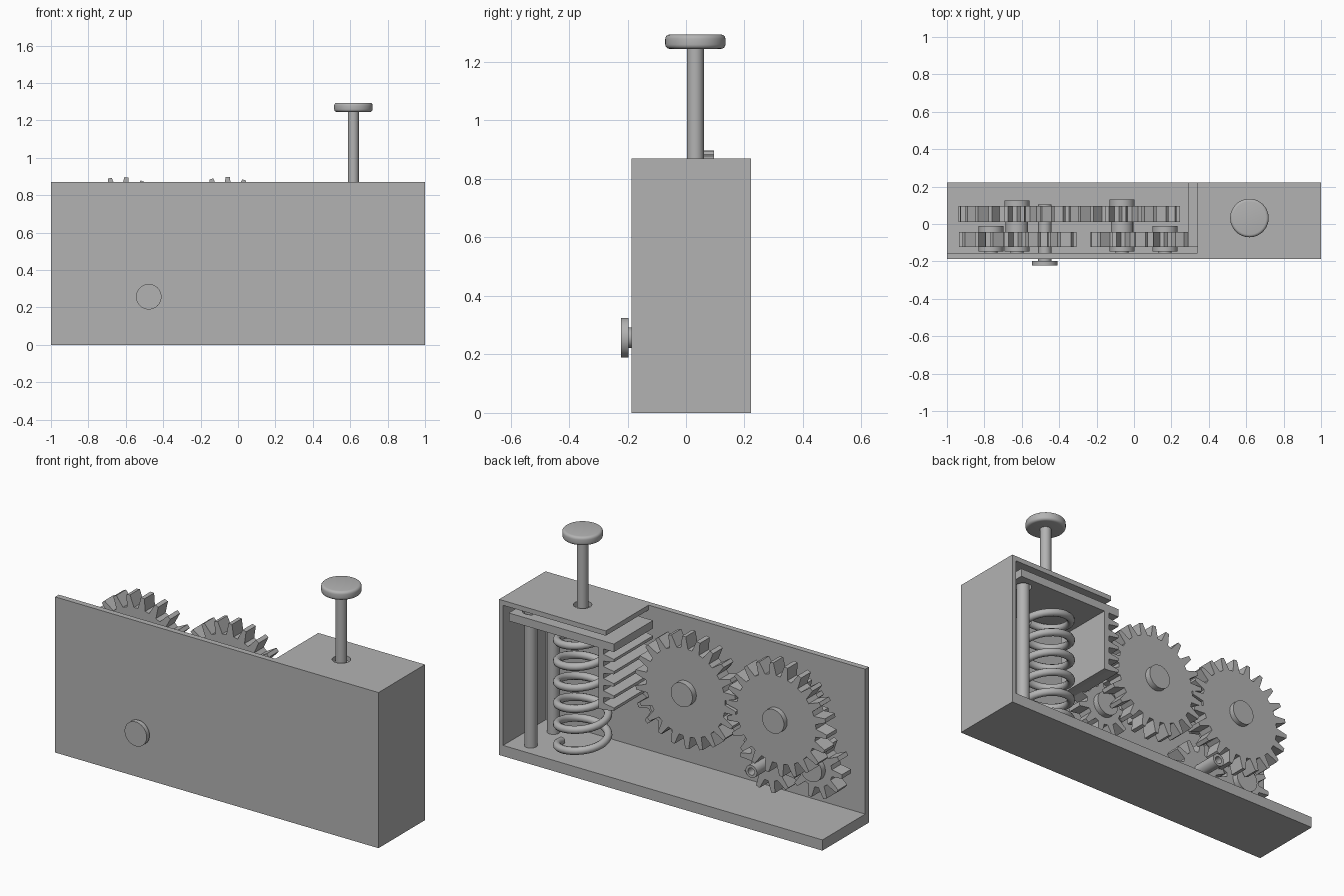
import bpy, bmesh, math
from mathutils import Matrix, Vector

old = bpy.data.objects.get("Cube")
if old:
    bpy.data.objects.remove(old, do_unlink=True)

grey = bpy.data.materials.new("plain grey")
grey.use_nodes = True
colour = (0.45, 0.45, 0.45, 1)
grey.diffuse_color = colour
grey.node_tree.nodes["Principled BSDF"].inputs["Base Color"].default_value = colour


def finish(name, bm, smooth=False):
    bmesh.ops.recalc_face_normals(bm, faces=bm.faces)
    mesh = bpy.data.meshes.new(name)
    bm.to_mesh(mesh)
    bm.free()
    mesh.materials.append(grey)
    ob = bpy.data.objects.new(name, mesh)
    bpy.context.collection.objects.link(ob)
    bpy.ops.object.select_all(action='DESELECT')
    ob.select_set(True)
    bpy.context.view_layer.objects.active = ob
    if smooth:
        bpy.ops.object.shade_smooth_by_angle(angle=math.radians(35))
    return ob


def box(name, x, y, z):
    bm = bmesh.new()
    lo, hi = Vector((x[0], y[0], z[0])), Vector((x[1], y[1], z[1]))
    bmesh.ops.create_cube(bm, size=1)
    bmesh.ops.scale(bm, vec=hi - lo, verts=bm.verts)
    bmesh.ops.translate(bm, vec=(lo + hi) / 2, verts=bm.verts)
    return finish(name, bm)


def lathe(name, profile, centre, along_y=False, steps=48):
    """Turn (radius, height) points about z, or about y."""
    bm = bmesh.new()
    verts = [bm.verts.new((r, 0, h)) for r, h in profile]
    edges = [bm.edges.new(pair) for pair in zip(verts, verts[1:])]
    bmesh.ops.spin(bm, geom=verts + edges, cent=(0, 0, 0), axis=(0, 0, 1),
                   angle=math.tau, steps=steps)
    bmesh.ops.remove_doubles(bm, verts=bm.verts, dist=1e-5)
    if along_y:
        bm.transform(Matrix.Rotation(-math.pi / 2, 4, 'X'))
    bm.transform(Matrix.Translation(centre))
    return finish(name, bm, True)


def rod(name, radius, bottom, top, x, y):
    return lathe(name, [(0, bottom), (radius, bottom), (radius, top), (0, top)], (x, y, 0))


def prism(name, outline, y):
    """Extrude an (x, z) outline between two y values."""
    bm = bmesh.new()
    face = bm.faces.new([bm.verts.new((px, y[0], pz)) for px, pz in outline])
    out = bmesh.ops.extrude_face_region(bm, geom=[face])
    bmesh.ops.translate(bm, vec=(0, y[1] - y[0], 0),
                        verts=[v for v in out["geom"] if isinstance(v, bmesh.types.BMVert)])
    return finish(name, bm)


def gear(name, centre, teeth, root, tip, y, phase):
    step = math.tau / teeth
    outline = []
    for i in range(teeth):
        for offset, r in ((-0.32, root), (-0.12, tip), (0.12, tip), (0.32, root)):
            a = phase + (i + offset) * step
            outline.append((centre[0] + r * math.cos(a), centre[1] + r * math.sin(a)))
    return prism(name, outline, y)


def mesh_phase(first, second, phase, teeth):
    a = math.atan2(second[1] - first[1], second[0] - first[0])
    return 2 * a + math.pi + math.pi / teeth - phase


def drill(ob, x, y, radius):
    cutter = rod("cutter", radius, 0.5, 1.1, x, y)
    cutter.hide_render = True
    mod = ob.modifiers.new("hole", 'BOOLEAN')
    mod.operation = 'DIFFERENCE'
    mod.solver = 'EXACT'
    mod.object = cutter
    bpy.context.view_layer.objects.active = ob
    bpy.ops.object.modifier_apply(modifier=mod.name)
    bpy.data.objects.remove(cutter, do_unlink=True)


# Housing, open at the back and at one end
front, back, height = -0.187, 0.223, 0.87
box("front_wall", (-1, 1), (front, -0.155), (0, height))
box("base_plate", (-1, 1), (-0.155, back), (0, 0.06))
box("end_wall", (0.975, 1), (-0.155, back), (0.06, height))
cover = box("top_cover", (0.34, 0.975), (-0.155, back), (0.843, height))

# Plunger, pressure plate and guide rods
px, py = 0.617, 0.032
drill(cover, px, py, 0.047)
plate = box("pressure_plate", (0.29, 0.94), (-0.123, back), (0.765, 0.81))
for i, y in enumerate((py - 0.09, py + 0.11)):
    drill(plate, 0.86, y, 0.043)
    rod(f"guide_rod_{i + 1}", 0.033, 0.06, 0.843, 0.86, y)
rod("plunger_shaft", 0.029, 0.8, 1.25, px, py)
knob = [(0, 1.245)]
for centre_h, start in ((1.26, -90), (1.279, 0)):
    for k in range(5):
        a = math.radians(start + k * 22.5)
        knob.append((0.088 + 0.015 * math.cos(a), centre_h + 0.015 * math.sin(a)))
lathe("plunger_knob", knob + [(0, 1.294)], (px, py, 0))

# Return spring
turns, per_turn = 5.75, 32
curve = bpy.data.curves.new("return_spring", 'CURVE')
curve.dimensions = '3D'
curve.bevel_depth = 0.021
curve.bevel_resolution = 3
curve.use_fill_caps = True
spline = curve.splines.new('POLY')
count = int(turns * per_turn) + 1
spline.points.add(count - 1)
for i, p in enumerate(spline.points):
    a = math.tau * i / per_turn
    p.co = (px + 0.13 * math.cos(a), py + 0.13 * math.sin(a),
            0.075 + 0.675 * i / (count - 1), 1)
curve.materials.append(grey)
spring = bpy.data.objects.new("return_spring", curve)
bpy.context.collection.objects.link(spring)
bpy.ops.object.select_all(action='DESELECT')
spring.select_set(True)
bpy.context.view_layer.objects.active = spring
bpy.ops.object.convert(target='MESH')
bpy.ops.object.shade_smooth_by_angle(angle=math.radians(50))

# Toothed rack hanging from the plate
rack_low, rack_high, rack_teeth = 0.425, 0.765, 5
pitch = (rack_high - rack_low) / rack_teeth
outline = [(0.385, rack_high), (0.385, rack_low)]
for i in range(rack_teeth):
    z = rack_low + i * pitch
    outline += [(0.355, z), (0.29, z + pitch * 0.17),
                (0.29, z + pitch * 0.4), (0.355, z + pitch * 0.57)]
outline.append((0.355, rack_high))
prism("rack", outline, (-0.123, back))

# Gear train: large gears at the back, small ones near the wall
rear, near = (0.01, 0.096), (-0.123, -0.043)
main_a, main_b = (-0.064, 0.585), (-0.626, 0.585)
idler_a, idler_b, output = (0.166, 0.405), (-0.765, 0.3), (-0.477, 0.257)
gear("large_gear_1", main_a, 22, 0.245, 0.312, rear, math.pi / 2 - 0.03)
gear("large_gear_2", main_b, 22, 0.245, 0.312, rear, math.pi / 2 - 0.094)


def small_gear(name, centre, phase):
    gear(name, centre, 11, 0.108, 0.17, near, phase)


p1, p2 = 0.1, 0.2
p3 = mesh_phase(main_b, idler_b, p2, 11)
small_gear("pinion_1", main_a, p1)
small_gear("drive_pinion", idler_a, mesh_phase(main_a, idler_a, p1, 11))
small_gear("pinion_2", main_b, p2)
small_gear("idler_gear", idler_b, p3)
small_gear("output_gear", output, mesh_phase(idler_b, output, p3, 11))

# Axles with collars
for i, (c, end, collar) in enumerate(((main_a, 0.13, 0.096), (main_b, 0.125, 0.096),
                                      (idler_a, -0.01, -0.043), (idler_b, -0.01, -0.043))):
    profile = [(0, -0.16), (0.035, -0.16), (0.035, -0.147), (0.067, -0.147), (0.067, -0.123),
               (0.06, -0.123), (0.06, collar), (0.067, collar), (0.067, end), (0, end)]
    lathe(f"axle_{i + 1}", profile, (c[0], 0, c[1]), True)

# Output shaft with a hollow inner end and a disc outside
shaft = [(0, -0.223), (0.068, -0.223), (0.068, -0.197), (0.035, -0.197), (0.035, 0.105),
         (0.02, 0.105), (0.02, 0.03), (0, 0.03)]
lathe("output_shaft", shaft, (output[0], 0, output[1]), True)
